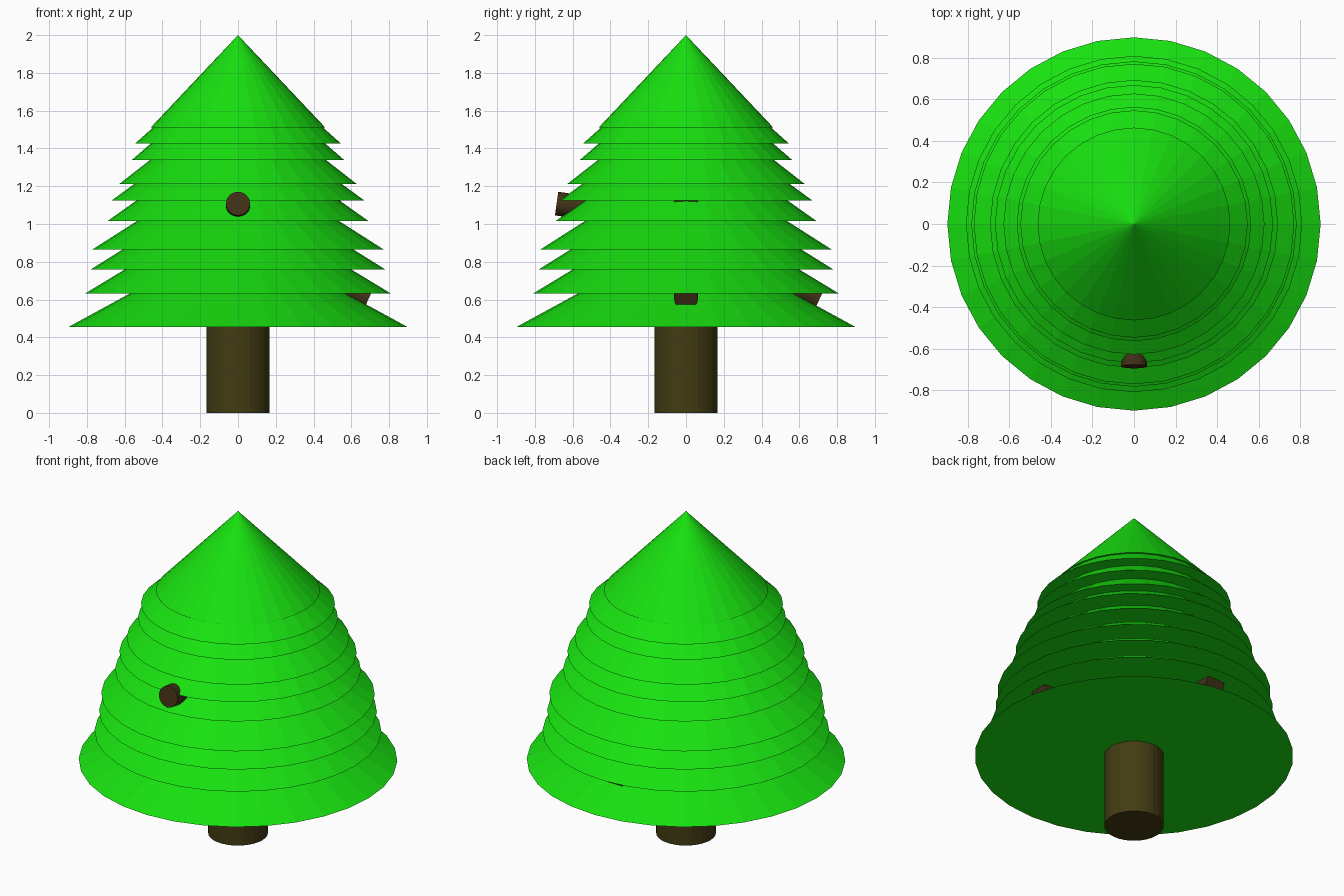
import bpy, math
from mathutils import Vector

if "Cube" in bpy.data.objects:
    bpy.data.objects.remove(bpy.data.objects["Cube"])


def material(name, rgb):
    m = bpy.data.materials.new(name)
    m.diffuse_color = (*rgb, 1)
    m.use_nodes = True
    m.node_tree.nodes["Principled BSDF"].inputs["Base Color"].default_value = m.diffuse_color
    return m


GREEN = material("needles", (0.009, 0.75, 0.005))
BARK = material("bark", (0.055, 0.045, 0.006))
TWIG = material("branch_bark", (0.055, 0.032, 0.008))


def finish(name, mat):
    ob = bpy.context.object
    ob.name = name
    ob.data.materials.append(mat)
    return ob


def branch(name, azimuth, reach, z, tilt, radius=0.063, length=0.55):
    """Cylinder whose outer end centre sits at (reach, z), tilted up by tilt degrees."""
    a, t = math.radians(azimuth), math.radians(tilt)
    d = Vector((math.cos(a) * math.cos(t), math.sin(a) * math.cos(t), math.sin(t)))
    end = Vector((math.cos(a) * reach, math.sin(a) * reach, z))
    bpy.ops.mesh.primitive_cylinder_add(
        vertices=32, radius=radius, depth=length, location=end - d * length / 2,
        rotation=d.to_track_quat('Z', 'Y').to_euler())
    finish(name, TWIG)


# Trunk
bpy.ops.mesh.primitive_cylinder_add(vertices=32, radius=0.168, depth=1.5, location=(0, 0, 0.75))
finish("trunk", BARK)

# Foliage tiers: (rim height, rim radius), each a closed cone of equal height
TIERS = [(0.455, 0.897), (0.633, 0.808), (0.758, 0.782), (0.866, 0.77), (1.015, 0.692),
         (1.125, 0.668), (1.213, 0.627), (1.338, 0.563), (1.425, 0.546), (1.51, 0.463)]
HEIGHT = 0.49
for i, (z, r) in enumerate(TIERS):
    bpy.ops.mesh.primitive_cone_add(vertices=32, radius1=r, radius2=0, depth=HEIGHT,
                                    location=(0, 0, z + HEIGHT / 2))
    finish(f"foliage_tier_{i + 1}", GREEN)

# Branch stubs poking out between the tiers
branch("front_branch", -90, 0.685, 1.108, 8)
branch("right_low_branch", 0, 0.692, 0.605, -25)
branch("back_low_branch", 90, 0.708, 0.605, -25)
branch("right_high_branch", 0, 0.54, 1.11, -10)
branch("left_high_branch", 180, 0.48, 1.295, 30)
